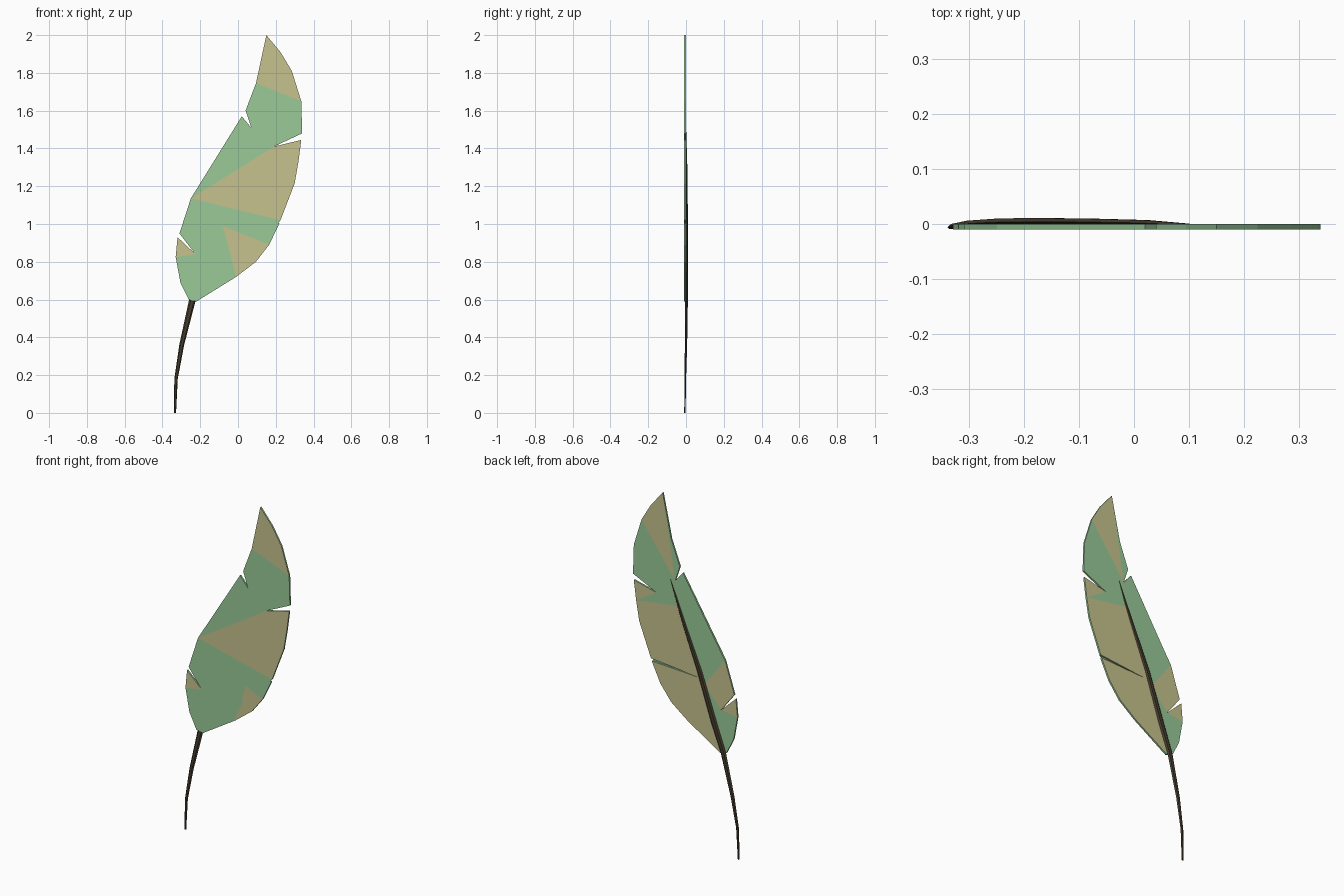
import bpy, bmesh
from math import sin, cos, tau

cube = bpy.data.objects.get("Cube")
if cube:
    bpy.data.objects.remove(cube)


def material(name, color):
    mat = bpy.data.materials.new(name)
    mat.use_nodes = True
    mat.diffuse_color = color
    mat.node_tree.nodes["Principled BSDF"].inputs["Base Color"].default_value = color
    return mat


green = material("leaf green", (0.32, 0.59, 0.31, 1))
tan = material("dry tan", (0.57, 0.54, 0.27, 1))
brown = material("stem brown", (0.06, 0.045, 0.027, 1))


def add_object(name, bm, materials):
    bmesh.ops.recalc_face_normals(bm, faces=bm.faces[:])
    mesh = bpy.data.meshes.new(name)
    bm.to_mesh(mesh)
    bm.free()
    for mat in materials:
        mesh.materials.append(mat)
    obj = bpy.data.objects.new(name, mesh)
    bpy.context.scene.collection.objects.link(obj)
    return obj


# Leaf outline (x, z), clockwise from the tip, with torn notches
outline = [
    (.15, 2), (.225, 1.91), (.285, 1.81), (.335, 1.65), (.34, 1.48),
    (.19, 1.41), (.335, 1.445), (.32, 1.33), (.3, 1.215), (.225, 1.02),
    (-.08, .99), (.22, 1.005), (.165, .89), (.095, .8), (-.01, .72),
    (-.22, .59), (-.26, .6), (-.305, .69), (-.33, .825), (-.32, .93),
    (-.225, .84), (-.31, .95), (-.25, 1.135), (-.205, 1.205), (.02, 1.57),
    (.07, 1.51), (.04, 1.6), (.095, 1.745)]
# Extra points on the back, along the midrib
midrib = [(.05, 1.37), (-.12, .96)]

# Colour patches as runs of outline points
front_tan = [[0, 1, 2, 3, 27], [22, 5, 6, 7, 8, 9], [10, 12, 13, 14], [18, 19, 20]]
front_green = [[3, 4, 5, *range(22, 28)], [22, 9, 10, *range(14, 19), 20, 21], [10, 11, 12]]
back_tan = [[0, 1, 2, 25], [5, 6, 7], [28, 7, 8, 9, 10, 29],
            [*range(10, 16), 29], [29, 20, 21, 22], [20, 18, 19]]
back_green = [[2, 3, 4, 5, 25], [0, 25, 26, 27], [25, 5, 7, 28],
              [25, 28, 29, 22, 23, 24], [29, 15, 16, 17, 18, 20]]

# Leaf blade: thin slab with patched front and back
bm = bmesh.new()
front = [bm.verts.new((x, -0.01, z)) for x, z in outline]
back = [bm.verts.new((x, 0, z)) for x, z in outline + midrib]
for verts, patches, slot in ((front, front_green, 0), (front, front_tan, 1),
                             (back, back_green, 0), (back, back_tan, 1)):
    for patch in patches:
        bm.faces.new([verts[i] for i in patch]).material_index = slot
count = len(outline)
for i in range(count):
    j = (i + 1) % count
    bm.faces.new((front[i], front[j], back[j], back[i]))
bmesh.ops.triangulate(bm, faces=[f for f in bm.faces if len(f.verts) > 4])
add_object("leaf_blade", bm, (green, tan))

# Stem: tapered tube that runs up the back as the midrib
# Each station is x, y, z, half width, half depth
path = [(-.334, -.006, 0, .006, .004), (-.328, -.004, .18, .009, .005),
        (-.298, .0, .36, .013, .007), (-.241, .003, .6, .018, .008),
        (-.185, .004, .75, .02, .008), (-.09, .004, 1.03, .017, .007),
        (.02, .002, 1.3, .011, .006), (.1, -.002, 1.51, .003, .003)]
sides = 6
bm = bmesh.new()
rings = [[bm.verts.new((x + w * cos(tau * k / sides), y + d * sin(tau * k / sides), z))
          for k in range(sides)] for x, y, z, w, d in path]
for low, high in zip(rings, rings[1:]):
    for k in range(sides):
        n = (k + 1) % sides
        bm.faces.new((low[k], low[n], high[n], high[k]))
bm.faces.new(rings[0])
bm.faces.new(rings[-1])
add_object("stem", bm, (brown,))
